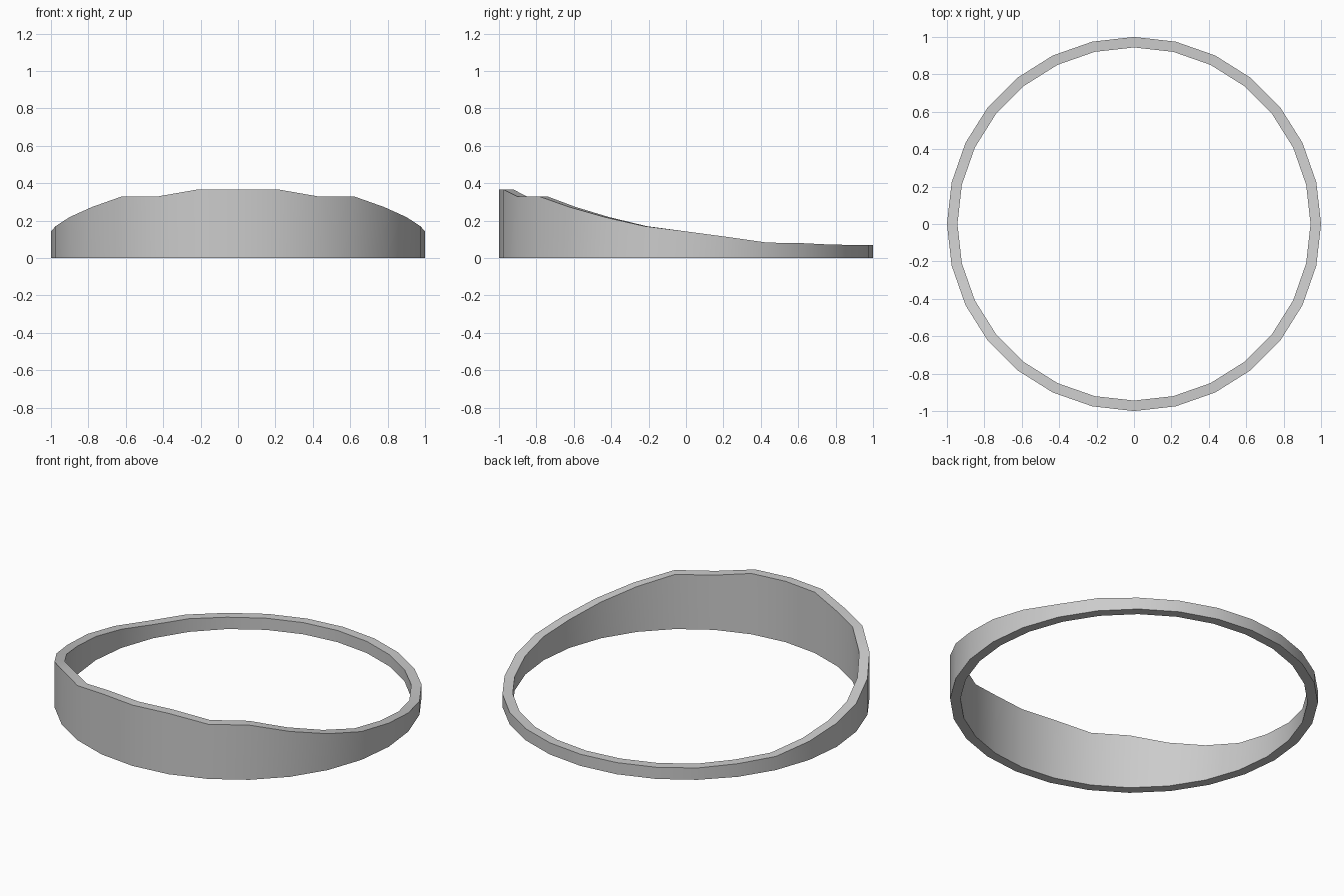
import bpy, bmesh, math

if "Cube" in bpy.data.objects:
    bpy.data.objects.remove(bpy.data.objects["Cube"])

SIDES = 28
R_OUT, R_IN = 1.0, 0.944
# Rim height from the front (-y) round to the back, mirrored left/right
HEIGHTS = [0.365, 0.365, 0.328, 0.328, 0.272, 0.218, 0.17, 0.142,
           0.112, 0.082, 0.079, 0.071, 0.07, 0.07, 0.07]

bm = bmesh.new()

# Cross-section rectangle at each station
rings = []
for k in range(SIDES):
    a = 2 * math.pi * k / SIDES
    h = HEIGHTS[min(k, SIDES - k)]
    s, c = math.sin(a), -math.cos(a)
    rings.append([bm.verts.new((r * s, r * c, z))
                  for r, z in ((R_OUT, 0), (R_OUT, h), (R_IN, h), (R_IN, 0))])

# Bridge neighbouring sections into a closed band
for k in range(SIDES):
    p, q = rings[k], rings[(k + 1) % SIDES]
    for i in range(4):
        j = (i + 1) % 4
        bm.faces.new((p[i], q[i], q[j], p[j]))
bmesh.ops.recalc_face_normals(bm, faces=bm.faces)

mesh = bpy.data.meshes.new("ring_band")
bm.to_mesh(mesh)
bm.free()
band = bpy.data.objects.new("ring_band", mesh)
bpy.context.collection.objects.link(band)

# Smooth walls, crisp rims
bpy.context.view_layer.objects.active = band
band.select_set(True)
bpy.ops.object.shade_smooth_by_angle(angle=math.radians(30))
